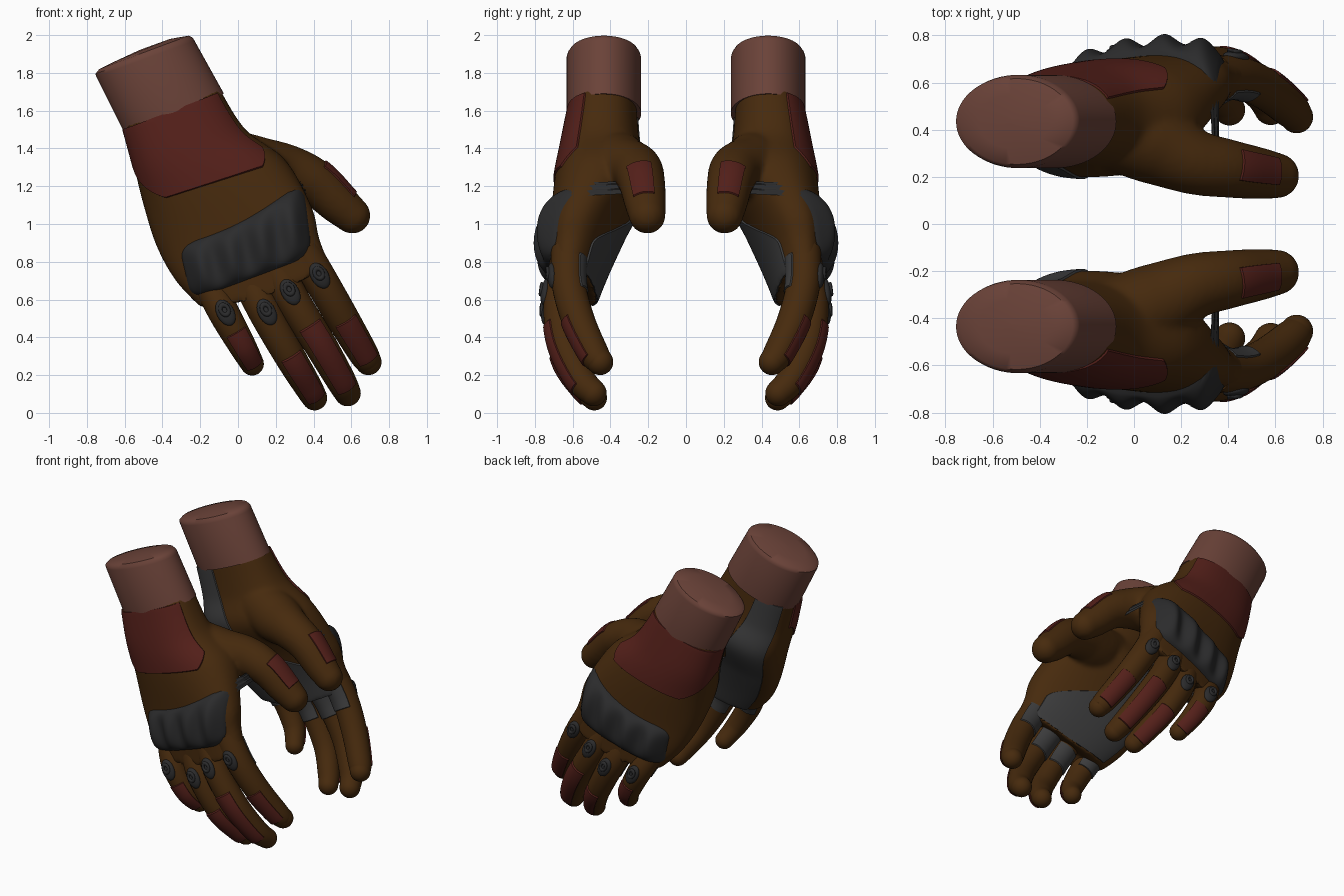
import bpy, bmesh, math
from mathutils import Vector, Matrix
from mathutils.bvhtree import BVHTree

if "Cube" in bpy.data.objects:
    bpy.data.objects.remove(bpy.data.objects["Cube"])


def material(name, rgb):
    m = bpy.data.materials.new(name)
    m.diffuse_color = (*rgb, 1)
    m.use_nodes = True
    m.node_tree.nodes["Principled BSDF"].inputs["Base Color"].default_value = m.diffuse_color
    return m


LEATHER = material("brown_leather", (0.062, 0.023, 0.004))
RED = material("red_panel", (0.088, 0.014, 0.01))
DARK = material("dark_rubber", (0.024, 0.024, 0.025))
GREY = material("grey_palm", (0.045, 0.045, 0.046))
SKIN = material("sleeve", (0.145, 0.055, 0.04))


def spline(keys, t):
    # Catmull-Rom through tuples, t measured in keys
    i = max(0, min(int(t), len(keys) - 2))
    f = t - i
    k = [keys[max(0, min(len(keys) - 1, i + j))] for j in (-1, 0, 1, 2)]
    return [0.5 * (2 * b + (c - a) * f + (2 * a - 5 * b + 4 * c - d) * f * f
                   + (3 * b - a - 3 * c + d) * f ** 3) for a, b, c, d in zip(*k)]


def finish(name, bm, mat, mirror=True):
    bmesh.ops.remove_doubles(bm, verts=bm.verts, dist=1e-5)
    bmesh.ops.recalc_face_normals(bm, faces=bm.faces)
    me = bpy.data.meshes.new(name)
    bm.to_mesh(me)
    bm.free()
    return place(name, me, mat, mirror)


def place(name, me, mat, mirror=True):
    me.materials.clear()
    me.materials.append(mat)
    for p in me.polygons:
        p.use_smooth = True
    me.set_sharp_from_angle(angle=math.radians(42))
    ob = bpy.data.objects.new(name, me)
    bpy.context.collection.objects.link(ob)
    if mirror:  # second hand is the mirror image across y = 0
        m = ob.modifiers.new("other_hand", 'MIRROR')
        m.use_axis = (False, True, False)
        m.use_mirror_merge = False
    return ob


def grid(bm, f, nu, nv, closed=False):
    rows = [[bm.verts.new(f(i / nu, j / nv)) for j in range(nv + (not closed))] for i in range(nu + 1)]
    for a, b in zip(rows, rows[1:]):
        for j in range(nv):
            k = (j + 1) % len(a)
            bm.faces.new((a[j], a[k], b[k], b[j]))
    if closed:
        bm.faces.new(rows[0])
        bm.faces.new(rows[-1])


def section(keys, t, a, e=0.85):
    # key: left x,z, right x,z, left y, right y, half depth, hem sag
    lx, lz, rx, rz, yl, yr, h, sag = spline(keys, t)
    c, s = math.cos(a), math.sin(a)
    c = math.copysign(abs(c) ** e, c)
    s = math.copysign(abs(s) ** e, s)
    m = (1 + c) / 2
    d = sag * (1 - c * c)
    return Vector((lx + (rx - lx) * m + d * 0.4, yl + (yr - yl) * m + s * h, lz + (rz - lz) * m - d * 0.9))


def tube(keys, n):
    # rounded finger; u along the length, a round it with 0 on the back
    last = len(keys) - 1
    n = Vector(n)

    def f(u, a, off=0):
        t = min(u / 0.8, 1) * last
        x, y, z, r = spline(keys, t)
        d = (Vector(spline(keys, min(t + .05, last))[:3]) - Vector(spline(keys, max(t - .05, 0))[:3])).normalized()
        phi = max(0, (u - 0.8) / 0.2) * math.pi / 2
        side = d.cross(n).normalized()
        up = side.cross(d)
        w = (r + off) * math.cos(phi)
        return Vector((x, y, z)) + d * r * math.sin(phi) + w * (math.cos(a) * up + math.sin(a) * side)
    return f


def rim(u, v, n, m, t):
    # panel thickness, tucked under at the border
    return t if 0.5 / n < u < 1 - 0.5 / n and 0.5 / m < v < 1 - 0.5 / m else -0.012


def tube_panel(name, f, u0, u1, a0, a1, mat, t=0.007):
    bm = bmesh.new()
    grid(bm, lambda u, v: f(u0 + (u1 - u0) * u, a0 + (a1 - a0) * v, rim(u, v, 24, 16, t)), 24, 16)
    return finish(name, bm, mat)


# palm and thumb, fused into one skin
PALM = [(-.61, 1.52, -.10, 1.72, -.44, -.44, .178, 0),
        (-.55, 1.30, .04, 1.50, -.45, -.455, .21, 0),
        (-.50, 1.10, .25, 1.34, -.425, -.47, .245, 0),
        (-.43, .88, .39, 1.09, -.47, -.575, .185, .01),
        (-.33, .70, .43, .925, -.53, -.61, .145, .04),
        (-.20, .56, .485, .785, -.575, -.63, .12, .06)]
THUMB = [(-.12, -.40, 1.36, .16), (.08, -.34, 1.30, .17), (.25, -.265, 1.285, .14),
         (.40, -.235, 1.225, .124), (.53, -.215, 1.11, .11), (.605, -.205, 1.045, .097)]
thumb = tube(THUMB, (.65, -.12, .75))
bm = bmesh.new()
grid(bm, lambda u, v: section(PALM, u * 5, v * math.tau), 40, 64, True)
grid(bm, lambda u, v: thumb(u, v * math.tau), 40, 32, True)
raw = finish("glove_raw", bm, LEATHER, False)
r = raw.modifiers.new("fuse", 'REMESH')
r.mode = 'VOXEL'
r.voxel_size = 0.015
s = raw.modifiers.new("soften", 'SMOOTH')
s.factor = 0.5
s.iterations = 7
dg = bpy.context.evaluated_depsgraph_get()
skin = bpy.data.meshes.new_from_object(raw.evaluated_get(dg))
bpy.data.objects.remove(raw)
glove = place("glove_palm_and_thumb", skin, LEATHER)
bvh = BVHTree.FromPolygons([v.co for v in skin.vertices], [list(p.vertices) for p in skin.polygons])


def snap(p, off):
    co, no, _, _ = bvh.find_nearest(p)
    return co + no * off


# red wrist panel on the back of the hand
def wrist(u, v):
    a = math.radians(172 + 164 * v)
    end = 0.95 + 1.08 * min(1, -1.3 * math.sin(a)) if v > 0.05 else 0.95
    return snap(section(PALM, 0.1 + (end - 0.1) * u, a), rim(u, v, 40, 50, .009))


bm = bmesh.new()
grid(bm, wrist, 40, 50)
finish("wrist_panel", bm, RED)


# grey palm lining, widening toward the fingers below the thumb
def lining(u, v):
    w = min(1, max(0, (u - .5) / .3))
    a0 = math.radians(98 - 60 * w * w * (3 - 2 * w))
    a1 = math.radians(148)
    return snap(section(PALM, 0.1 + 4.87 * u, a0 + (a1 - a0) * v), rim(u, v, 60, 40, .009))


bm = bmesh.new()
grid(bm, lining, 60, 40)
finish("palm_lining", bm, GREY)


# moulded knuckle guard with four ridges
def guard(u, v):
    top = Vector((-.32, 0, .89)).lerp(Vector((.35, 0, 1.24)), u)
    low = Vector((-.25, 0, .59)).lerp(Vector((.40, 0, .83)), u)
    top.z -= .05 * math.sin(math.pi * u)
    p = low.lerp(top, v)
    hit = bvh.ray_cast(Vector((p.x, -2, p.z)), Vector((0, 1, 0)))[0]
    p = hit if hit else snap(Vector((p.x, -.6, p.z)), 0)
    env = max(0, 1 - abs(2 * u - 1) ** 6 - abs(2 * v - 1) ** 5) ** 0.4
    ridge = math.sin(math.pi * 4 * u) ** 2 * (1 - abs(2 * v - 1) ** 2)
    return p + Vector((0, .02 - env * (.06 + .045 * ridge), 0))


bm = bmesh.new()
grid(bm, guard, 72, 36)
finish("knuckle_guard", bm, DARK)

# fingers: path with radius, red panel range, position of knuckle stud
FINGERS = {
    "little": ([(-.14, -.60, .66, .085), (-.07, -.65, .52, .082), (.02, -.63, .36, .073),
                (.075, -.56, .26, .062)], .40, .76, 1.0),
    "ring": ([(.07, -.62, .68, .09), (.15, -.66, .52, .088), (.28, -.63, .29, .082),
              (.37, -.54, .14, .074), (.405, -.485, .08, .067)], .37, .71, .97),
    "middle": ([(.20, -.63, .76, .095), (.30, -.665, .58, .09), (.43, -.645, .37, .087),
                (.54, -.56, .18, .079), (.58, -.49, .105, .07)], .30, .66, .78),
    "index": ([(.34, -.62, .86, .095), (.45, -.62, .68, .09), (.56, -.57, .49, .087),
               (.66, -.49, .32, .079), (.69, -.455, .27, .07)], .38, .66, .78)}
for name, (keys, u0, u1, ts) in FINGERS.items():
    f = tube(keys, (.12, -1, 0))
    bm = bmesh.new()
    grid(bm, lambda u, v: f(u, v * math.tau), 40, 28, True)
    finish(name + "_finger", bm, LEATHER)
    tube_panel(name + "_finger_panel", f, u0, u1, -.85, .85, RED)
    tube_panel(name + "_finger_grip", f, .06, .26, math.pi - 1.1, math.pi + 1.1, GREY)
    # oval stud with a raised ring near its top
    us = 0.8 * ts / (len(keys) - 1)
    p = f(us, 0, -.004)
    z = (f(us + .05, 0) - f(us - .05, 0)).normalized()
    y = -(p - Vector(spline(keys, ts)[:3])).normalized()
    y = (y - z * y.dot(z)).normalized()
    rot = Matrix((y.cross(z), y, z)).transposed().to_4x4()
    base = Matrix.Translation(p) @ rot
    bm = bmesh.new()
    bmesh.ops.create_uvsphere(bm, u_segments=24, v_segments=14, radius=1,
                              matrix=base @ Matrix.Diagonal((.047, .024, .074, 1)))

    def ring(u, v):
        a, b = u * math.tau, v * math.tau
        w = .021 + .01 * math.cos(b)
        return base @ Vector((w * math.cos(a), -.022 + .01 * math.sin(b), w * 1.3 * math.sin(a) - .014))
    grid(bm, ring, 28, 10)
    finish(name + "_knuckle_stud", bm, DARK)

tube_panel("thumb_panel", thumb, .47, .69, -.62, .62, RED, .006)

# sleeve stub at the wrist with a slightly domed end
ARM = [(-.60, 1.48, -.075, 1.69), (-.605, 1.49, -.08, 1.70), (-.75, 1.78, -.23, 1.97),
       (-.755, 1.795, -.238, 1.985), (-.735, 1.82, -.26, 1.997),
       (-.66, 1.857, -.36, 1.98), (-.53, 1.917, -.50, 1.929)]
DEPTH = [.198, .198, .198, .194, .182, .115, .012]
bm = bmesh.new()


def arm(u, v):
    i = round(u * 6)
    return section([ARM[i] + (-.435, -.435, DEPTH[i], 0)] * 2, 0, v * math.tau, 1)


grid(bm, arm, 6, 64, True)
finish("sleeve", bm, SKIN)
